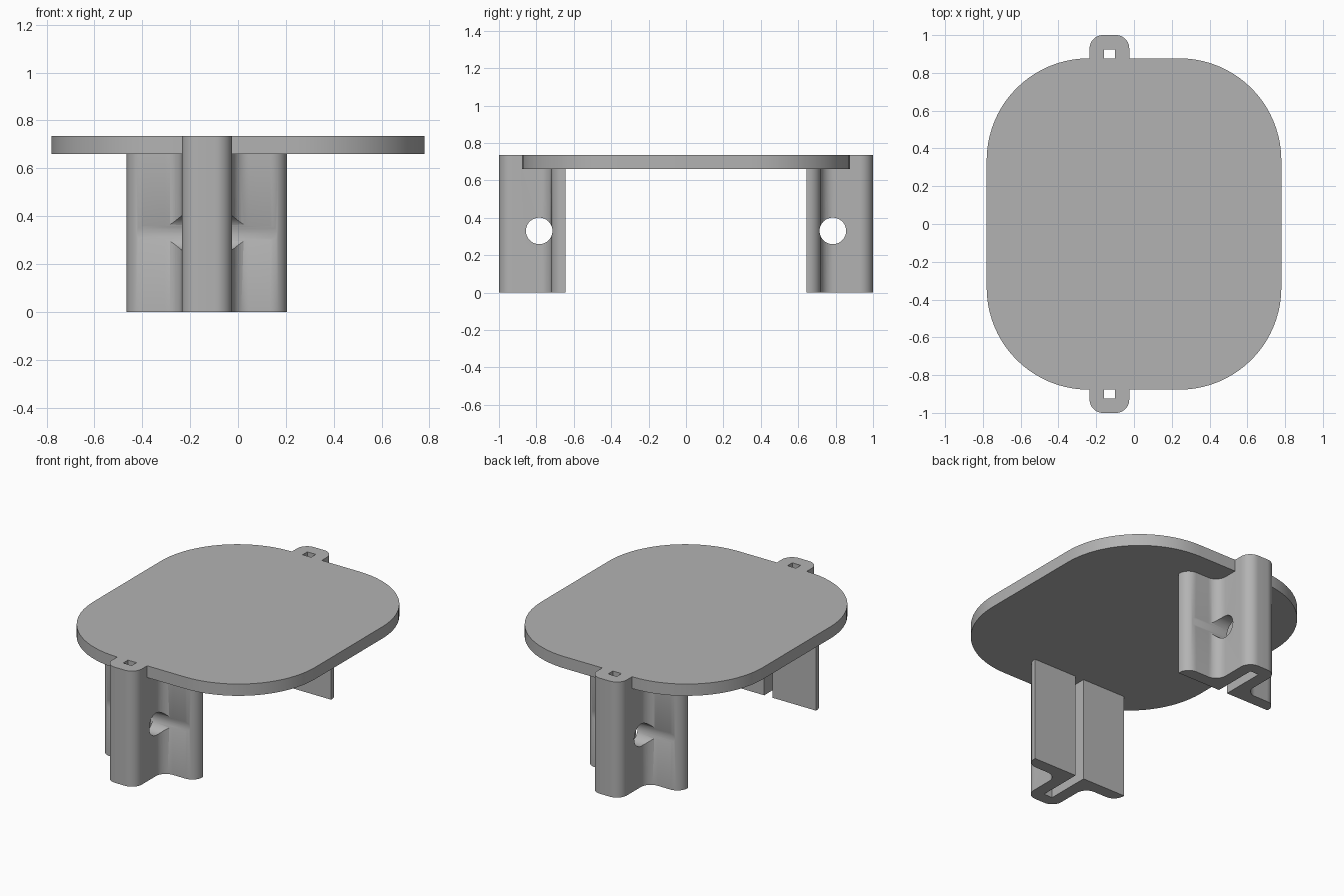
import bpy
import bmesh
import math
from mathutils import Vector

cube = bpy.data.objects.get("Cube")
if cube:
    bpy.data.objects.remove(cube, do_unlink=True)

CENTRE_X = -0.13          # bracket centre line
TOP, UNDERSIDE = 0.735, 0.66

grey = bpy.data.materials.new("plain grey")
grey.use_nodes = True
COLOUR = (0.45, 0.45, 0.45, 1)
grey.diffuse_color = COLOUR
grey.node_tree.nodes["Principled BSDF"].inputs["Base Color"].default_value = COLOUR


def rounded(corners, steps):
    """Outline from (x, y, radius) corners, each replaced by an arc."""
    points = []
    for i, (x, y, r) in enumerate(corners):
        p = Vector((x, y))
        if r == 0:
            points.append(p)
            continue
        a = (Vector(corners[i - 1][:2]) - p).normalized()
        b = (Vector(corners[(i + 1) % len(corners)][:2]) - p).normalized()
        # all corners are right angles
        centre = p + (a + b) * r
        for k in range(steps + 1):
            t = math.pi / 2 * k / steps
            points.append(centre - b * r * math.cos(t) - a * r * math.sin(t))
    return points


def extrude(name, outline, bottom, top):
    bm = bmesh.new()
    face = bm.faces.new([bm.verts.new((p.x, p.y, bottom)) for p in outline])
    new = bmesh.ops.extrude_face_region(bm, geom=[face])["geom"]
    bmesh.ops.translate(bm, vec=(0, 0, top - bottom),
                        verts=[v for v in new if isinstance(v, bmesh.types.BMVert)])
    bmesh.ops.recalc_face_normals(bm, faces=bm.faces[:])
    mesh = bpy.data.meshes.new(name)
    bm.to_mesh(mesh)
    bm.free()
    mesh.materials.append(grey)
    obj = bpy.data.objects.new(name, mesh)
    bpy.context.collection.objects.link(obj)
    return obj


def combine(target, other, operation):
    mod = target.modifiers.new(operation.lower(), 'BOOLEAN')
    mod.operation, mod.solver, mod.object = operation, 'EXACT', other
    bpy.context.view_layer.objects.active = target
    bpy.ops.object.modifier_apply(modifier=mod.name)
    bpy.data.objects.remove(other, do_unlink=True)


def bracket(name, side):
    # T-shaped section: flat wings inside, rounded tab outside, open slot
    half = [(0.03, 0.925, 0), (0.03, 0.643, 0), (0.335, 0.643, 0),
            (0.335, 0.72, 0.07), (0.105, 0.72, 0.07), (0.105, 1.0, 0.07)]
    corners = half + [(-x, y, r) for x, y, r in reversed(half)]
    corners = [(CENTRE_X + x, side * y, r) for x, y, r in corners]
    leg = extrude(name, rounded(corners, 10), 0, TOP)

    # crosswise pin hole, grazing the wings
    bpy.ops.mesh.primitive_cylinder_add(vertices=48, radius=0.071, depth=1,
                                        location=(CENTRE_X, side * 0.785, 0.33),
                                        rotation=(0, math.pi / 2, 0))
    pin = bpy.context.object
    pin.data.materials.append(grey)
    combine(leg, pin, 'DIFFERENCE')
    return leg


# rounded plate, joined with the two brackets into one solid
W, L, R = 0.78, 0.877, 0.54
plate = extrude("rounded_table_plate",
                rounded([(W, L, R), (-W, L, R), (-W, -L, R), (W, -L, R)], 20),
                UNDERSIDE, TOP)
for name, side in (("front_bracket", -1), ("back_bracket", 1)):
    combine(plate, bracket(name, side), 'UNION')

bpy.ops.object.select_all(action='DESELECT')
plate.select_set(True)
bpy.context.view_layer.objects.active = plate
bpy.ops.object.shade_smooth_by_angle(angle=math.radians(30))
